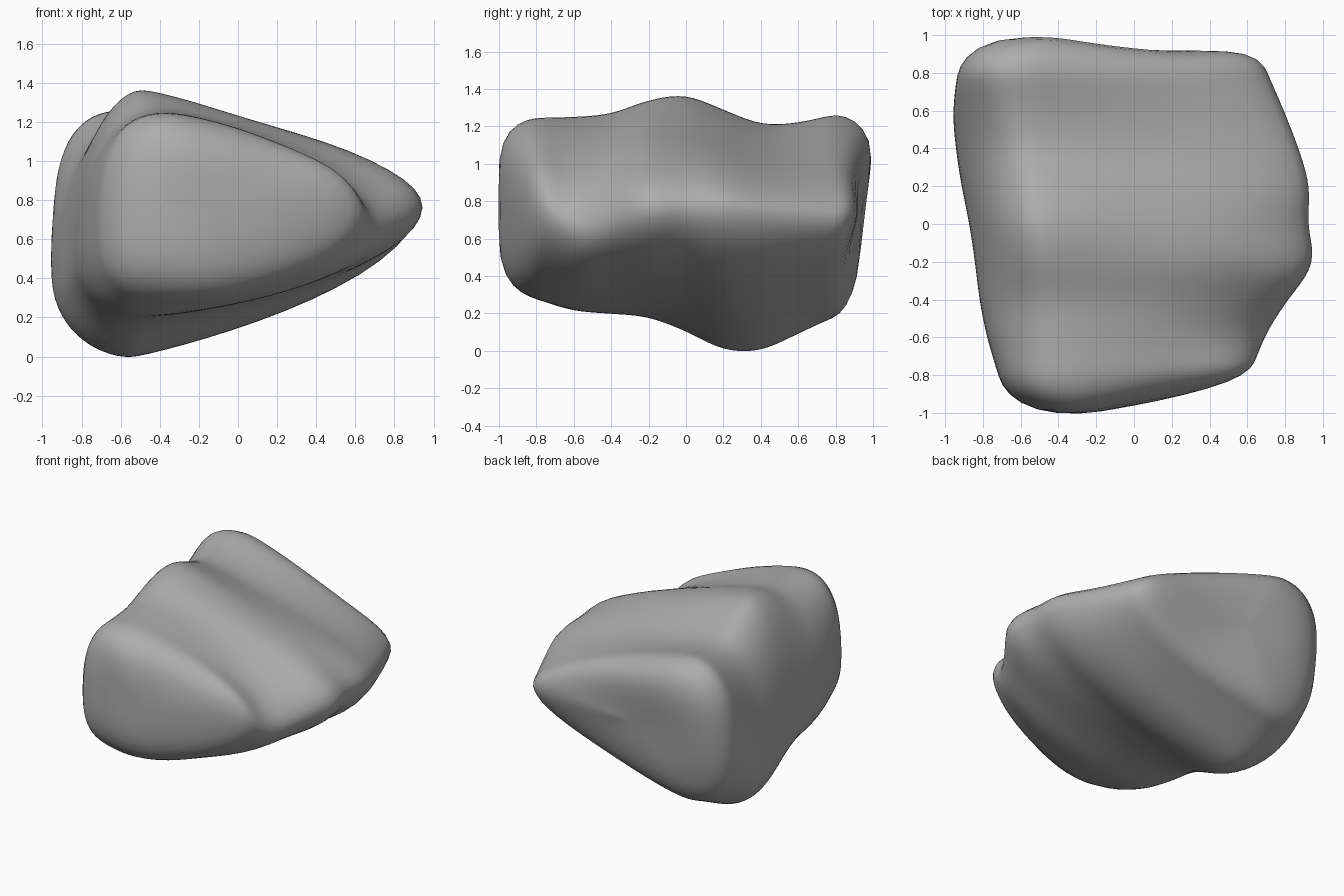
import bpy
import bmesh
import math
from mathutils import Vector

if "Cube" in bpy.data.objects:
    bpy.data.objects.remove(bpy.data.objects["Cube"])

# Cross-sections along y: y, left x, left z, top x, top z, right x, right z, bottom x, bottom z
SECTIONS = [
    (-.80, -.72, .66, -.36, 1.25, .645, .74, -.36, .25),
    (-.60, -.78, .60, -.38, 1.255, .715, .65, -.44, .21),
    (-.40, -.82, .53, -.42, 1.275, .83, .70, -.50, .195),
    (-.20, -.845, .48, -.47, 1.345, .96, .76, -.50, .175),
    (.00, -.875, .44, -.50, 1.37, .94, .78, -.52, .10),
    (.20, -.915, .40, -.52, 1.295, .945, .78, -.54, .005),
    (.40, -.945, .38, -.54, 1.22, .89, .76, -.55, .00),
    (.60, -.96, .48, -.56, 1.225, .81, .73, -.56, .08),
    (.80, -.94, .75, -.58, 1.27, .71, .70, -.56, .16),
]
RING = 64
STEPS = 5
# Rounded ends: outward shift, scale
CAP = [(.05, .99), (.10, .96), (.155, .88), (.195, .77), (.218, .62), (.225, .42), (.225, .2)]


def catmull(p, q, r, s, t):
    """Smooth blend from q to r."""
    return [.5 * (2 * b + (c - a) * t + (2 * a - 5 * b + 4 * c - d) * t * t
            + (3 * b - a - 3 * c + d) * t ** 3) for a, b, c, d in zip(p, q, r, s)]


def section_ring(params, shift=0, scale=1):
    """Four rounded quarters joining the left, top, right and bottom extremes."""
    y, lx, lz, tx, tz, rx, rz, bx, bz = params
    front = min(max(0, -y / .6), 1)
    boxy = 1.85 + (y / .8) ** 2 * .7
    quarters = [((rx, rz), (tx, tz), 1.1 + .3 * front, 1.65),
                ((lx, lz), (tx, tz), boxy, boxy),
                ((lx, lz), (bx, bz), boxy, boxy),
                ((rx, rz), (bx, bz), 1.1 + .35 * front, 1.95)]
    mid_x, mid_z = (lx + rx) / 2 - .06, (tz + bz) / 2
    width = scale ** (1.4 if y < 0 else .9)
    points = []
    for i in range(RING):
        angle = math.tau * i / RING
        side, peak, p, q = quarters[4 * i // RING]
        u = abs(math.cos(angle)) ** (2 / p)
        v = abs(math.sin(angle)) ** (2 / q)
        x = peak[0] + (side[0] - peak[0]) * u
        z = side[1] + (peak[1] - side[1]) * v
        points.append(Vector((mid_x + (x - mid_x) * width, y + shift,
                              mid_z + (z - mid_z) * scale)))
    return points


# Body and rounded ends
rings = [section_ring(SECTIONS[0], -d, s) for d, s in reversed(CAP)]
last = len(SECTIONS) - 1
for i in range(last):
    near = [SECTIONS[min(max(i + k, 0), last)] for k in (-1, 0, 1, 2)]
    rings += [section_ring(catmull(*near, t / STEPS)) for t in range(STEPS)]
rings.append(section_ring(SECTIONS[last]))
rings += [section_ring(SECTIONS[last], d, s) for d, s in CAP]
points = [p for ring in rings for p in ring]

# Slanted front and overhanging back
for p in points:
    w = min(abs(p.y), 1) ** 4
    if p.y < 0:
        p.y += w * .18 * max(0, p.x + .35)
    else:
        p.y -= w * (.07 * min(max(p.x + .4, 0) * 2, 1) + .14 * max(0, 1.05 - p.z))

# Knobs and hollows: centre, radius, push
DENTS = [((.62, .82, .76), .22, (.02, .06, .01)),
         ((-.30, .90, .80), .24, (0, -.04, 0)),
         ((.10, .05, 1.20), .32, (0, 0, -.035)),
         ((-.45, -.97, .28), .22, (0, .02, .05)),
         ((.85, -.28, .86), .14, (.01, -.02, .03)),
         ((.50, -.80, .92), .18, (.02, -.02, .03))]
for centre, radius, push in DENTS:
    for p in points:
        p += Vector(push) * math.exp(-((p - Vector(centre)).length / radius) ** 2)

# Skin with closed ends, softened
bm = bmesh.new()
verts = [bm.verts.new(p) for p in points]
loops = [verts[i:i + RING] for i in range(0, len(verts), RING)]
for one, two in zip(loops, loops[1:]):
    for i in range(RING):
        j = (i + 1) % RING
        bm.faces.new((one[i], two[i], two[j], one[j]))
for loop in (loops[0], loops[-1]):
    pole = bm.verts.new(sum((v.co for v in loop), Vector()) / RING)
    for i in range(RING):
        bm.faces.new((loop[i], loop[(i + 1) % RING], pole))
for _ in range(6):
    bmesh.ops.smooth_vert(bm, verts=bm.verts, factor=.5,
                          use_axis_x=True, use_axis_y=True, use_axis_z=True)
bmesh.ops.recalc_face_normals(bm, faces=bm.faces)
mesh = bpy.data.meshes.new("boulder")
bm.to_mesh(mesh)
bm.free()

stone = bpy.data.materials.new("grey stone")
stone.use_nodes = True
stone.diffuse_color = (.42, .42, .42, 1)
stone.node_tree.nodes["Principled BSDF"].inputs["Base Color"].default_value = (.42, .42, .42, 1)
mesh.materials.append(stone)

boulder = bpy.data.objects.new("boulder", mesh)
bpy.context.collection.objects.link(boulder)
bpy.context.view_layer.objects.active = boulder
boulder.select_set(True)
bpy.ops.object.shade_smooth()
